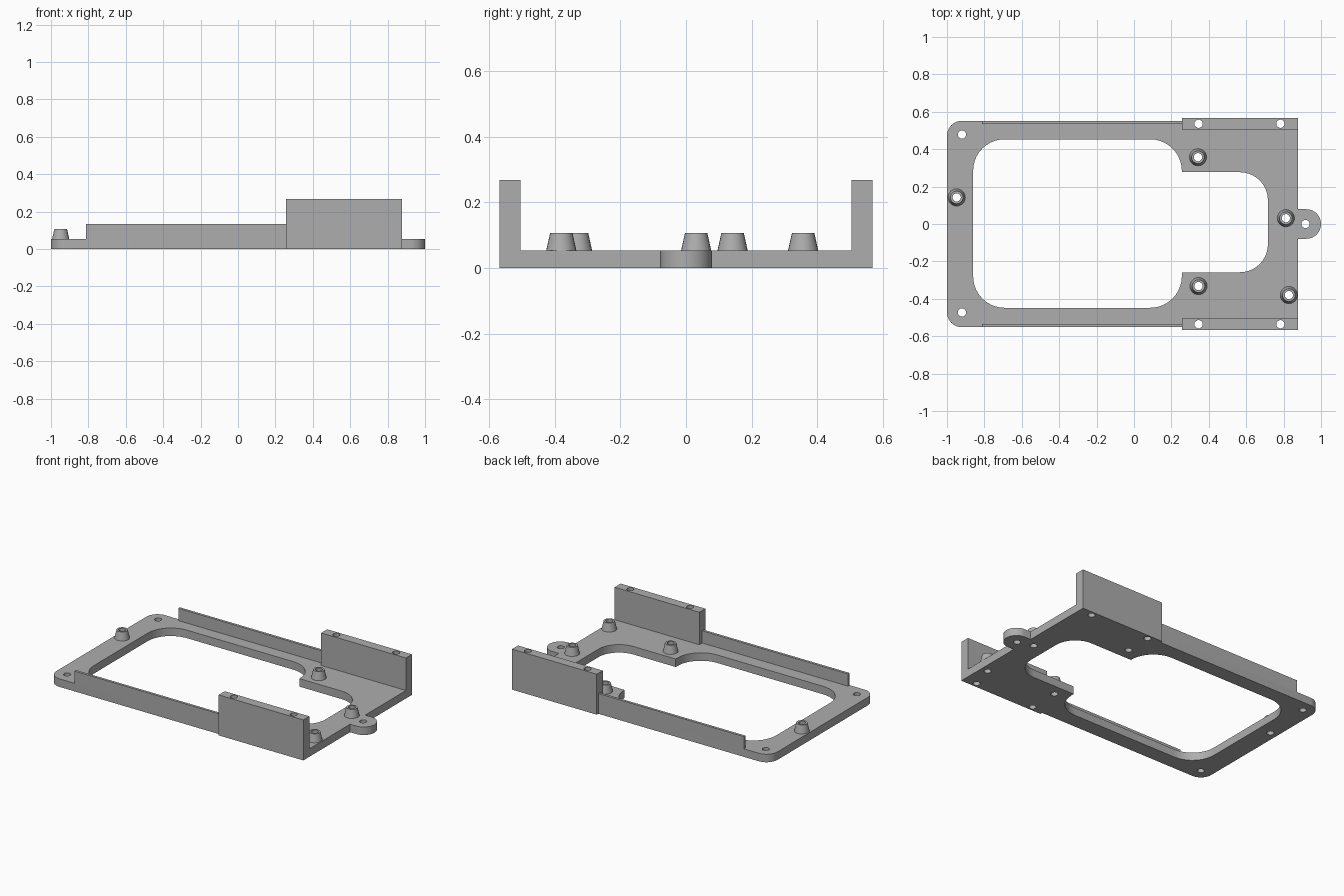
import bpy, bmesh, math
from mathutils import Vector

cube = bpy.data.objects.get("Cube")
if cube:
    bpy.data.objects.remove(cube)

grey = bpy.data.materials.new("mid grey plastic")
grey.use_nodes = True
grey.diffuse_color = (0.42, 0.42, 0.42, 1)
grey.node_tree.nodes["Principled BSDF"].inputs["Base Color"].default_value = (0.42, 0.42, 0.42, 1)

THICK = 0.053
HOLE_R = 0.022


def rounded(corners, steps=10):
    """Outline from right-angled corners given as (x, y, radius)."""
    out = []
    for i, (x, y, r) in enumerate(corners):
        p = Vector((x, y))
        if r == 0:
            out.append(p)
            continue
        d1 = (Vector(corners[i - 1][:2]) - p).normalized()
        d2 = (Vector(corners[(i + 1) % len(corners)][:2]) - p).normalized()
        centre = p + (d1 + d2) * r
        for k in range(steps + 1):
            t = math.pi / 2 * k / steps
            out.append(centre - d2 * r * math.cos(t) - d1 * r * math.sin(t))
    return out


def circle(x, y, r=HOLE_R, n=24):
    return [Vector((x + r * math.cos(math.tau * k / n), y + r * math.sin(math.tau * k / n)))
            for k in range(n)]


def finish(name, bm):
    bmesh.ops.remove_doubles(bm, verts=bm.verts, dist=0.0002)
    bmesh.ops.recalc_face_normals(bm, faces=bm.faces)
    mesh = bpy.data.meshes.new(name)
    bm.to_mesh(mesh)
    bm.free()
    mesh.materials.append(grey)
    obj = bpy.data.objects.new(name, mesh)
    bpy.context.collection.objects.link(obj)
    bpy.ops.object.select_all(action='DESELECT')
    obj.select_set(True)
    bpy.context.view_layer.objects.active = obj
    bpy.ops.object.shade_smooth_by_angle(angle=math.radians(30))
    return obj


def slab(name, loops, z0, z1):
    """Extrude an outline; any further loops become openings."""
    curve = bpy.data.curves.new(name + "_profile", 'CURVE')
    curve.dimensions = '2D'
    curve.fill_mode = 'BOTH'
    curve.extrude = (z1 - z0) / 2
    for loop in loops:
        spline = curve.splines.new('POLY')
        spline.points.add(len(loop) - 1)
        for point, co in zip(spline.points, loop):
            point.co = (co.x, co.y, 0, 1)
        spline.use_cyclic_u = True
    helper = bpy.data.objects.new(name + "_profile", curve)
    bpy.context.collection.objects.link(helper)
    bpy.context.view_layer.update()
    evaluated = helper.evaluated_get(bpy.context.evaluated_depsgraph_get())
    mesh = bpy.data.meshes.new_from_object(evaluated)
    bm = bmesh.new()
    bm.from_mesh(mesh)
    bmesh.ops.translate(bm, verts=bm.verts, vec=(0, 0, (z0 + z1) / 2))
    bpy.data.objects.remove(helper)
    bpy.data.meshes.remove(mesh)
    return finish(name, bm)


def rect(x0, x1, y0, y1):
    return rounded([(x0, y0, 0), (x1, y0, 0), (x1, y1, 0), (x0, y1, 0)])


def standoff(name, x, y):
    """Tapered hollow post."""
    profile = [(HOLE_R, THICK), (0.046, THICK), (0.034, 0.107), (HOLE_R, 0.107)]
    bm = bmesh.new()
    rings = [[bm.verts.new((p.x, p.y, z)) for p in circle(x, y, r)] for r, z in profile]
    for i, ring in enumerate(rings):
        upper = rings[(i + 1) % len(rings)]
        for k in range(len(ring)):
            j = (k + 1) % len(ring)
            bm.faces.new((ring[k], ring[j], upper[j], upper[k]))
    return finish(name, bm)


# Main dimensions
STEP, END, EDGE, WALL_IN, WALL_OUT = 0.256, 0.876, 0.552, 0.505, 0.568
posts = [(-0.948, 0.142), (0.342, 0.357), (0.812, 0.031), (0.345, -0.332), (0.828, -0.38)]

# Base plate with rounded mounting tab, stepped window and screw holes
outline = rounded([
    (-1, -EDGE, 0.08), (STEP, -EDGE, 0), (STEP, -WALL_IN, 0), (END, -WALL_IN, 0),
    (END, -0.079, 0), (1, -0.079, 0.079), (1, 0.079, 0.079), (END, 0.079, 0),
    (END, WALL_IN, 0), (STEP, WALL_IN, 0), (STEP, EDGE, 0), (-1, EDGE, 0.08)])
window = rounded([
    (-0.86, -0.448, 0.168), (STEP, -0.448, 0.17), (STEP, -0.258, 0), (0.716, -0.258, 0.15),
    (0.716, 0.277, 0.15), (STEP, 0.277, 0), (STEP, 0.453, 0.17), (-0.86, 0.453, 0.168)])
holes = [circle(x, y) for x, y in posts + [(-0.92, 0.478), (-0.92, -0.473), (0.917, 0)]]
slab("base_plate", [outline, window] + holes, 0, THICK)

# Low rails and tall drilled walls on both sides
for side, s in (("left", 1), ("right", -1)):
    tag = "back" if s > 0 else "front"
    slab(tag + "_rail", [rect(-0.812, STEP, *sorted((s * 0.535, s * EDGE)))], THICK, 0.134)
    bores = [circle(x, s * 0.536) for x in (0.345, 0.783)]
    slab(tag + "_wall", [rect(STEP, END, *sorted((s * WALL_IN, s * WALL_OUT)))] + bores, 0, 0.268)

# Standoff posts
for i, (x, y) in enumerate(posts):
    standoff(f"standoff_{i + 1}", x, y)
